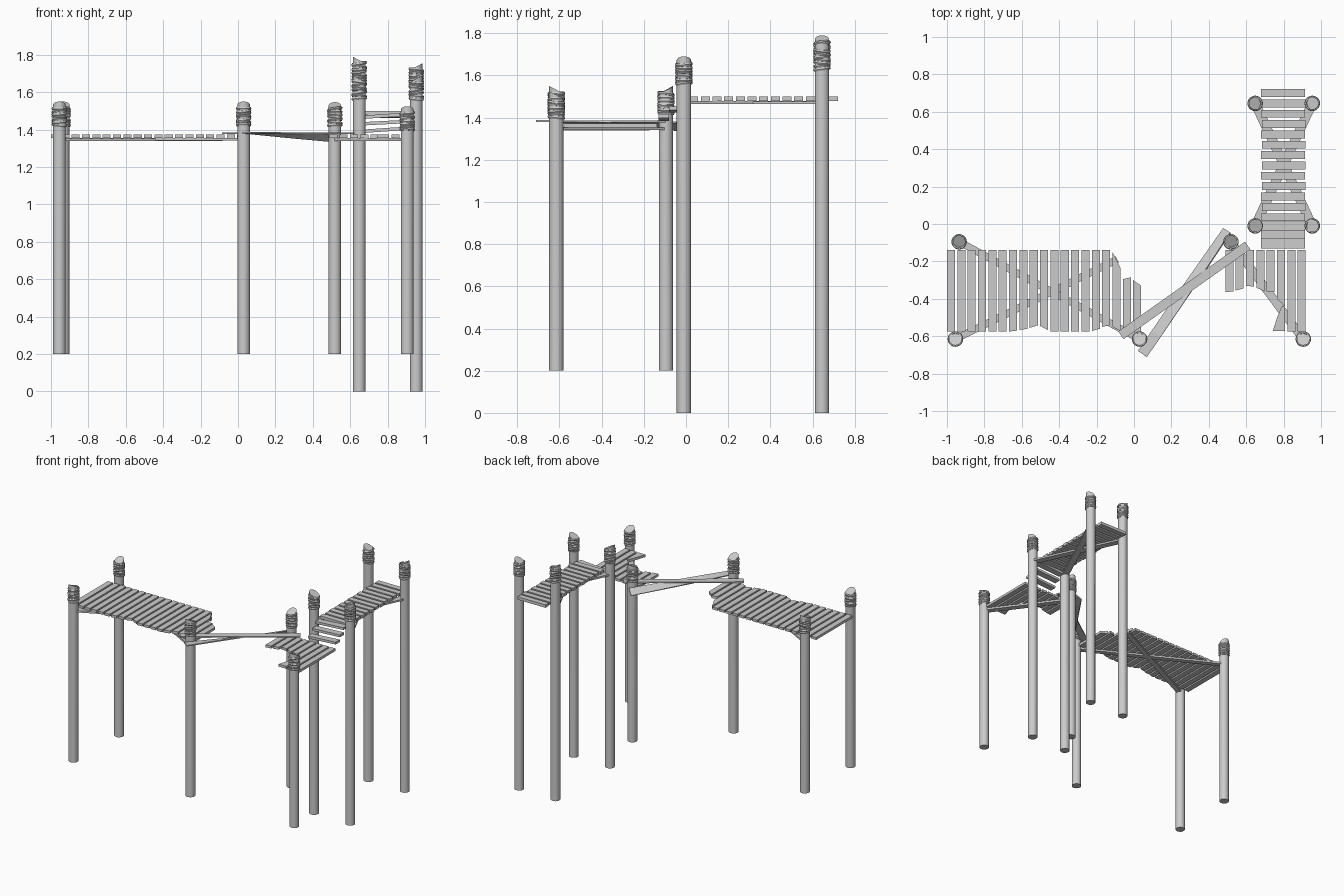
import bpy, bmesh, math, random
from mathutils import Vector, Matrix

if "Cube" in bpy.data.objects:
    bpy.data.objects.remove(bpy.data.objects["Cube"])

random.seed(4)


def finish(bm, name, smooth=False):
    bmesh.ops.recalc_face_normals(bm, faces=bm.faces)
    me = bpy.data.meshes.new(name)
    bm.to_mesh(me)
    bm.free()
    ob = bpy.data.objects.new(name, me)
    bpy.context.collection.objects.link(ob)
    if smooth:
        bpy.context.view_layer.objects.active = ob
        ob.select_set(True)
        bpy.ops.object.shade_smooth_by_angle(angle=math.radians(40))
        ob.select_set(False)
    return ob


def loft(bm, rings, closed=False):
    """Skin a list of vertex rings; cap the ends or close the loop."""
    vs = [[bm.verts.new(p) for p in r] for r in rings]
    n = len(vs[0])
    pairs = list(zip(vs, vs[1:])) + ([(vs[-1], vs[0])] if closed else [])
    for a, b in pairs:
        for i in range(n):
            bm.faces.new((a[i], a[(i + 1) % n], b[(i + 1) % n], b[i]))
    if not closed:
        bm.faces.new(vs[0])
        bm.faces.new(vs[-1])


def prism(bm, outline, z0, z1):
    loft(bm, [[(x, y, z) for x, y in outline] for z in (z0, z1)])


def beam(bm, a, b, w, t, roll=(0, 0)):
    """Board between two points, its end sections rolled by given angles."""
    a, b = Vector(a), Vector(b)
    d = (b - a).normalized()
    side = d.cross(Vector((0, 0, 1))).normalized()
    up = side.cross(d)
    rings = []
    for k in range(7):
        f = k / 6
        if roll == (0, 0) and k not in (0, 6):
            continue
        m = Matrix.Rotation(roll[0] + (roll[1] - roll[0]) * f, 3, d)
        c = a.lerp(b, f)
        rings.append([c + m @ (side * w / 2 * s + up * t / 2 * u)
                      for s, u in ((-1, -1), (1, -1), (1, 1), (-1, 1))])
    loft(bm, rings)


def post(name, x, y, z0, top, hx, hy):
    """Round pole with a slanted top (high towards hx, hy) and rope wraps."""
    r, n = 0.034, 20
    ang = [2 * math.pi * i / n for i in range(n)]
    bm = bmesh.new()
    loft(bm, [[(x + r * math.cos(a), y + r * math.sin(a), z0) for a in ang],
              [(x + r * math.cos(a), y + r * math.sin(a),
                top - 0.018 + 0.018 * (hx * math.cos(a) + hy * math.sin(a))) for a in ang]])
    finish(bm, name + "_post", True)
    bm = bmesh.new()
    for k in range(7):
        zc = top - 0.124 + 0.0145 * k
        tx, ty = random.uniform(-.16, .16), random.uniform(-.16, .16)
        rings = []
        for a in ang:
            ca, sa = math.cos(a), math.sin(a)
            ring = []
            for j in range(6):
                b = math.pi * j / 3
                rr = 0.0345 + 0.007 * math.cos(b)
                ring.append((x + rr * ca, y + rr * sa,
                             zc + 0.0085 * math.sin(b) + rr * (tx * ca + ty * sa)))
            rings.append(ring)
        loft(bm, rings, closed=True)
    finish(bm, name + "_rope_wraps", True)


# Posts
post("left_back", -0.935, -0.095, 0.2, 1.55, 0, 1)
post("left_front", -0.955, -0.615, 0.2, 1.55, 0, -1)
post("middle_front", 0.03, -0.615, 0.2, 1.55, 0, -1)
post("middle_back", 0.518, -0.095, 0.2, 1.547, 0, 1)
post("right_front", 0.905, -0.615, 0.2, 1.525, 0, -1)
post("upper_back_left", 0.648, 0.645, 0, 1.79, -1, 0)
post("upper_back_right", 0.953, 0.645, 0, 1.755, 1, 0)
post("upper_front_left", 0.648, -0.01, 0, 1.69, -1, 0)
post("upper_front_right", 0.953, -0.01, 0, 1.69, 1, 0)

Z0, Z1 = 1.354, 1.373
W, P = 0.043, 0.0553

# Left deck, with broken plank ends as (left, right) y values
tops = {16: (-.15, -.235), 17: (-.295, -.285), 18: (-.30, -.33)}
bots = {6: (-.575, -.57), 7: (-.567, -.56), 8: (-.555, -.542), 9: (-.545, -.567),
        14: (-.572, -.56), 15: (-.55, -.54), 16: (-.55, -.572)}
bm = bmesh.new()
for i in range(19):
    x = -1 + i * P
    tl, tr = tops.get(i, (-.138, -.138))
    bl, br = bots.get(i, (-.575, -.575))
    prism(bm, [(x, bl), (x + W, br), (x + W, tr), (x, tl)], Z0, Z1)
finish(bm, "left_deck_planks")

# Right deck, mostly snapped off
ends = [(-.365, -.36), (-.355, -.345), (-.33, -.335), (-.34, -.36),
        (-.36, -.365), (-.40, -.44), (-.575, -.575), (-.575, -.575)]
bm = bmesh.new()
for i, (bl, br) in enumerate(ends):
    x = 0.488 + i * P
    prism(bm, [(x, bl), (x + W, br), (x + W, -.138), (x, -.138)], Z0, Z1)
prism(bm, [(0.742, -.572), (0.807, -.572), (0.807, -.44), (0.79, -.44), (0.765, -.50)], Z0, Z1)
finish(bm, "right_deck_planks")

# Upper walkway planks
bm = bmesh.new()
for i in range(13):
    y = 0.70 - i * P
    e = 0.004 * (i % 2)
    prism(bm, [(.68 + e, y - .021), (.914 + e, y - .021), (.914 + e, y + .021), (.68 + e, y + .021)],
          1.478, 1.50)
finish(bm, "upper_deck_planks")

# Loose steps down to the lower deck
bm = bmesh.new()
for y, z, tilt in ((-.012, 1.475, .008), (-.055, 1.438, .006), (-.105, 1.40, .008)):
    beam(bm, (.68, y, z - tilt), (.914, y, z + tilt), .05, .018)
finish(bm, "steps")

# Diagonal braces under the decks
bm = bmesh.new()
beam(bm, (-.935, -.095, 1.348), (.03, -.615, 1.348), .038, .014)
beam(bm, (-.955, -.615, 1.346), (-.09, -.19, 1.346), .038, .014)
beam(bm, (.518, -.095, 1.347), (.905, -.615, 1.347), .045, .014)
finish(bm, "lower_braces")
bm = bmesh.new()
beam(bm, (.648, .645, 1.472), (.953, -.01, 1.472), .05, .013)
beam(bm, (.953, .645, 1.470), (.648, -.01, 1.470), .05, .013)
finish(bm, "upper_braces")

# Two fallen boards bridging the gap; one is twisted
bm = bmesh.new()
beam(bm, (-.07, -.595, 1.381), (.608, -.115, 1.381), .05, .010)
finish(bm, "bridge_board")
bm = bmesh.new()
beam(bm, (.045, -.695, 1.384), (.497, -.035, 1.358), .058, .008, (0, -math.radians(42)))
finish(bm, "twisted_bridge_board")
